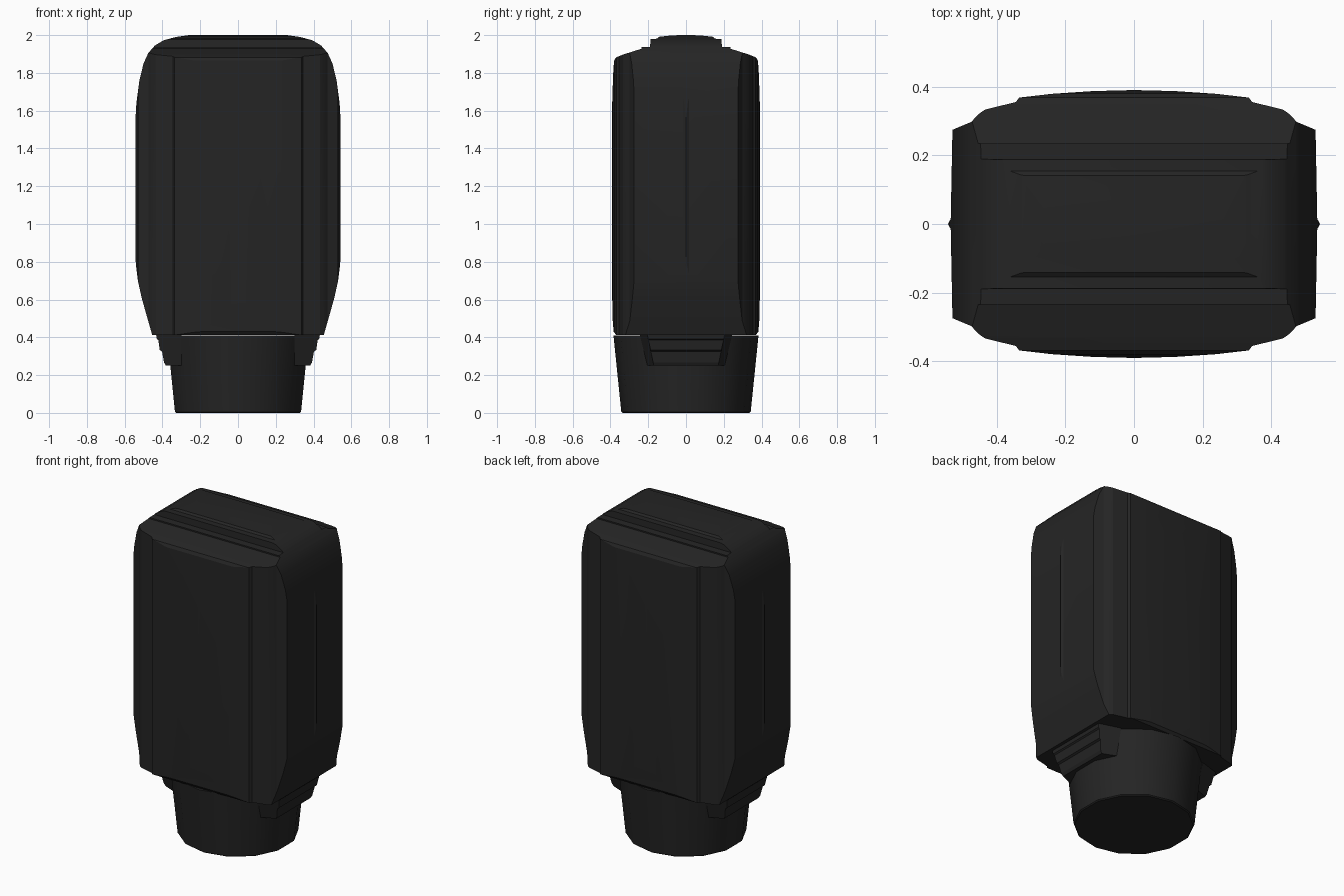
import bpy, bmesh, math
from mathutils import Vector

if "Cube" in bpy.data.objects:
    bpy.data.objects.remove(bpy.data.objects["Cube"])

mat = bpy.data.materials.new("matte_black")
mat.diffuse_color = (0.018, 0.018, 0.018, 1)
mat.use_nodes = True
mat.node_tree.nodes["Principled BSDF"].inputs["Base Color"].default_value = mat.diffuse_color


def finish(bm, name):
    bmesh.ops.recalc_face_normals(bm, faces=bm.faces)
    me = bpy.data.meshes.new(name)
    bm.to_mesh(me)
    bm.free()
    me.materials.append(mat)
    ob = bpy.data.objects.new(name, me)
    bpy.context.collection.objects.link(ob)
    return ob


def prism(name, pts, axis, half):
    """Extrude a 2D outline along one axis from -half to half."""
    place = {"x": lambda a, b, t: (t, a, b),
             "y": lambda a, b, t: (a, t, b),
             "z": lambda a, b, t: (a, b, t)}[axis]
    bm = bmesh.new()
    lo, hi = ([bm.verts.new(place(a, b, t)) for a, b in pts] for t in (-half, half))
    bm.faces.new(lo)
    bm.faces.new(hi)
    n = len(pts)
    for i in range(n):
        j = (i + 1) % n
        bm.faces.new((lo[i], lo[j], hi[j], hi[i]))
    return finish(bm, name)


def mirrored(pts):
    """Close a right-hand half outline with its left-hand mirror."""
    return pts + [(-a, b) for a, b in reversed(pts) if a > 1e-6]


def smooth(ob, angle):
    bpy.ops.object.select_all(action="DESELECT")
    ob.select_set(True)
    bpy.context.view_layer.objects.active = ob
    bpy.ops.object.shade_smooth_by_angle(angle=math.radians(angle))


# Body: plan outline intersected with front and side silhouettes
quarter = [(0.543, 0.0), (0.535, 0.015), (0.53, 0.275), (0.475, 0.298),
           (0.455, 0.32), (0.435, 0.334), (0.345, 0.356), (0.335, 0.369),
           (0.24, 0.38), (0.12, 0.388), (0.0, 0.391)]
right_half = [(x, -y) for x, y in reversed(quarter)] + quarter[1:]
plan = right_half + [(-x, y) for x, y in reversed(right_half[1:-1])]

front = mirrored([(0.38, 0.2), (0.455, 0.415), (0.485, 0.52), (0.51, 0.61),
                  (0.53, 0.70), (0.541, 0.79), (0.545, 0.90), (0.545, 1.52),
                  (0.538, 1.64), (0.522, 1.76), (0.50, 1.85), (0.475, 1.905),
                  (0.44, 1.945), (0.395, 1.972), (0.33, 1.99), (0.26, 2.0)])

side = mirrored([(0.37, 0.413), (0.383, 0.43), (0.389, 0.50), (0.392, 0.70),
                 (0.392, 1.60), (0.386, 1.79), (0.381, 1.865), (0.37, 1.882),
                 (0.33, 1.898), (0.235, 1.928), (0.235, 1.936), (0.19, 1.938),
                 (0.188, 1.978), (0.155, 1.981), (0.142, 1.991), (0.07, 1.999),
                 (0.0, 2.0)])

body = prism("body", plan, "z", 3)
for outline, axis in ((front, "y"), (side, "x")):
    cutter = prism("cutter", outline, axis, 1.5)
    cutter.hide_render = True
    mod = body.modifiers.new("trim", "BOOLEAN")
    mod.operation, mod.solver, mod.object = "INTERSECT", "EXACT", cutter
    bpy.context.view_layer.objects.active = body
    bpy.ops.object.modifier_apply(modifier=mod.name)
    bpy.data.objects.remove(cutter)
smooth(body, 20)

# Cap: tapered round base
bm = bmesh.new()
bmesh.ops.create_cone(bm, cap_ends=True, segments=14, radius1=0.342,
                      radius2=0.384, depth=0.41)
bmesh.ops.translate(bm, verts=bm.verts, vec=Vector((0, 0, 0.205)))
rim = [e for e in bm.edges if all(v.co.z < 0.01 for v in e.verts)]
bmesh.ops.bevel(bm, geom=rim, offset=0.006, segments=1, affect="EDGES")
smooth(finish(bm, "cap"), 35)

# Stepped grip tabs on both sides of the cap, narrowing downwards
tab = [(0.30, 0.25), (0.382, 0.25), (0.392, 0.268), (0.402, 0.325),
       (0.414, 0.332), (0.422, 0.385), (0.43, 0.392), (0.434, 0.416), (0.30, 0.416)]
for s, name in ((1, "right_tab"), (-1, "left_tab")):
    ob = prism(name, [(s * x, z) for x, z in tab], "y", 0.205)
    for v in ob.data.vertices:
        k = (v.co.z - 0.25) / 0.166
        flare = 1.2 if abs(v.co.x) < 0.31 else 1.0
        v.co.y *= (0.83 + 0.17 * k) * flare
    smooth(ob, 15)
